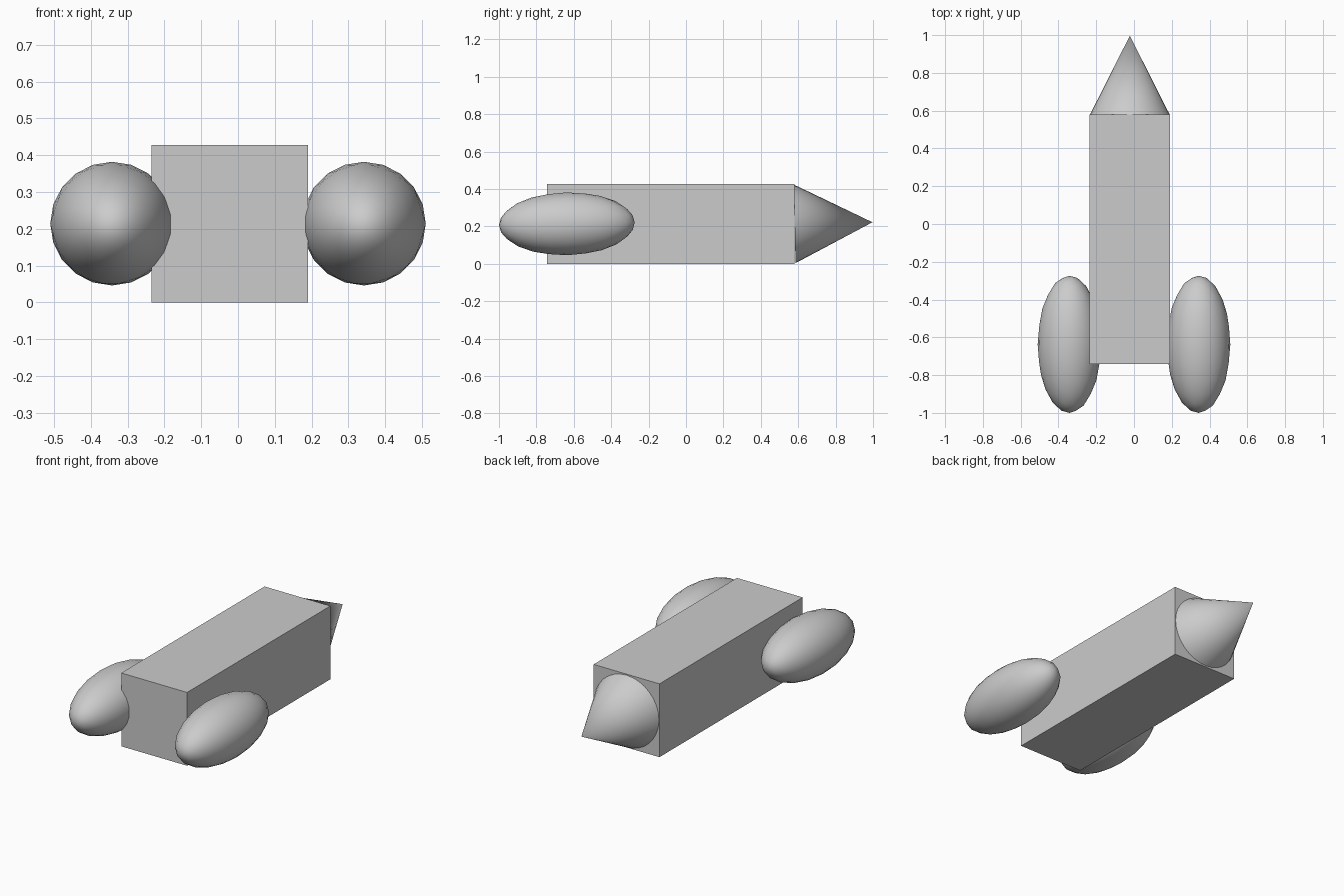
import bpy
from math import radians

if "Cube" in bpy.data.objects:
    bpy.data.objects.remove(bpy.data.objects["Cube"])

# Round parts lie along +y, with a very slight upward tilt
LIE = (radians(-88.8), 0, 0)


def finish(name, angle=None):
    ob = bpy.context.object
    ob.name = name
    if angle:
        bpy.ops.object.shade_smooth_by_angle(angle=radians(angle))
    return ob


# Square fuselage
bpy.ops.mesh.primitive_cube_add(size=1, location=(-0.022, -0.081, 0.214))
body = finish("body")
body.scale = (0.425, 1.322, 0.428)

# Nose cone
bpy.ops.mesh.primitive_cone_add(vertices=32, radius1=0.21, radius2=0, depth=0.416,
                                location=(-0.022, 0.789, 0.218), rotation=LIE)
finish("nose_cone", 40)

# Side boosters: stretched spheres
for side, name in ((-1, "left_booster"), (1, "right_booster")):
    bpy.ops.mesh.primitive_ico_sphere_add(subdivisions=3, radius=1,
                                          location=(side * 0.342, -0.637, 0.214), rotation=LIE)
    booster = finish(name, 60)
    booster.scale = (0.168, 0.168, 0.363)
